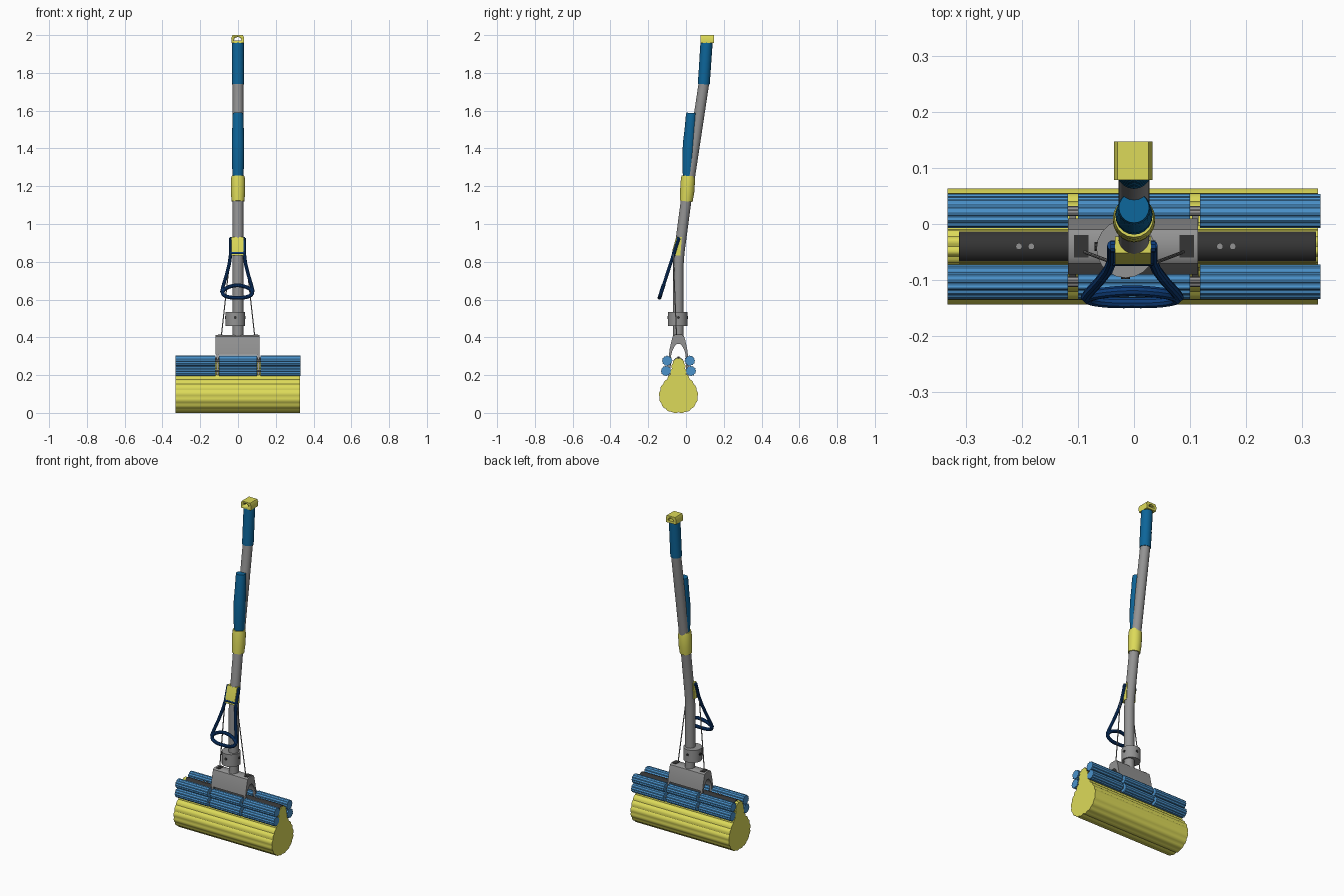
import bpy, bmesh, math
from mathutils import Vector

if "Cube" in bpy.data.objects:
    bpy.data.objects.remove(bpy.data.objects["Cube"])


def material(name, r, g, b):
    m = bpy.data.materials.new(name)
    m.use_nodes = True
    m.diffuse_color = (r, g, b, 1)
    m.node_tree.nodes["Principled BSDF"].inputs["Base Color"].default_value = (r, g, b, 1)
    return m


YELLOW = material("yellow", 0.72, 0.70, 0.10)
ROLLER = material("light blue", 0.07, 0.29, 0.60)
GRIP = material("mid blue", 0.004, 0.13, 0.32)
LEVER = material("dark blue", 0.004, 0.045, 0.19)
GRAY = material("gray", 0.29, 0.29, 0.29)
DARK = material("charcoal", 0.035, 0.035, 0.035)


def finish(obj, mat, angle=35):
    obj.data.materials.clear()
    obj.data.materials.append(mat)
    bpy.ops.object.select_all(action="DESELECT")
    obj.select_set(True)
    bpy.context.view_layer.objects.active = obj
    bpy.ops.object.shade_smooth_by_angle(angle=math.radians(angle))
    return obj


def extrude(name, pts, start, end, mat, axis="x", angle=35):
    """Extrude a closed outline: (y, z) along x, or (x, z) along y."""
    place = (lambda p, t: (t, p[0], p[1])) if axis == "x" else (lambda p, t: (p[0], t, p[1]))
    bm = bmesh.new()
    a = [bm.verts.new(place(p, start)) for p in pts]
    b = [bm.verts.new(place(p, end)) for p in pts]
    bm.faces.new(a)
    bm.faces.new(b)
    for i in range(len(pts)):
        j = (i + 1) % len(pts)
        bm.faces.new((a[i], a[j], b[j], b[i]))
    bmesh.ops.recalc_face_normals(bm, faces=bm.faces)
    mesh = bpy.data.meshes.new(name)
    bm.to_mesh(mesh)
    bm.free()
    obj = bpy.data.objects.new(name, mesh)
    bpy.context.collection.objects.link(obj)
    return finish(obj, mat, angle)


def tube(name, path, radius, mat, closed=False, scales=None, res=6):
    """Round tube along a path, with an optional radius factor per point."""
    cu = bpy.data.curves.new(name, "CURVE")
    cu.dimensions = "3D"
    cu.bevel_depth, cu.bevel_resolution, cu.use_fill_caps = radius, res, True
    sp = cu.splines.new("POLY")
    sp.points.add(len(path) - 1)
    for i, p in enumerate(path):
        sp.points[i].co = (*p, 1)
        sp.points[i].radius = scales[i] if scales else 1
    sp.use_cyclic_u = closed
    obj = bpy.data.objects.new(name, cu)
    bpy.context.collection.objects.link(obj)
    bpy.ops.object.select_all(action="DESELECT")
    obj.select_set(True)
    bpy.context.view_layer.objects.active = obj
    bpy.ops.object.convert(target="MESH")
    return finish(bpy.context.object, mat)


def box(name, lo, hi, mat):
    outline = [(lo[1], lo[2]), (hi[1], lo[2]), (hi[1], hi[2]), (lo[1], hi[2])]
    return extrude(name, outline, lo[0], hi[0], mat)


MID = -0.04   # y of the head centre

# Sponge: scalloped teardrop outline
half = [(0, 0.004), (0.035, 0.006), (0.067, 0.022), (0.09, 0.05), (0.1, 0.085), (0.095, 0.12),
        (0.08, 0.152), (0.058, 0.178), (0.04, 0.205), (0.034, 0.235), (0.029, 0.262), (0.018, 0.28), (0, 0.286)]
ring = [Vector(p) for p in half] + [Vector((-w, z)) for w, z in half[-2:0:-1]]
outline = []
for i, p in enumerate(ring):
    d = ring[(i + 1) % len(ring)] - p
    out = Vector((d.y, -d.x)).normalized()
    for k in range(5):
        t = k / 5
        q = p + d * t + out * 0.006 * math.sin(math.pi * t)
        outline.append((MID + q.x, q.y))
extrude("sponge", outline, -0.332, 0.328, YELLOW)

# Metal clip along the top of the sponge, with its screws
clip = [(MID + 0.03 * math.cos(a * math.pi / 8), 0.262 + 0.032 * math.sin(a * math.pi / 8)) for a in range(9)]
extrude("sponge_clip", clip, -0.312, 0.324, DARK)
for x in (-0.205, -0.183, 0.153, 0.176):
    tube("clip_screw", [(x, MID, 0.285), (x, MID, 0.299)], 0.006, GRAY, res=3)

# Fluted squeeze rollers, in three lengths on each axle
for y, z in ((0.06, 0.276), (0.066, 0.222)):
    for side in (-1, 1):
        c = MID + side * y
        teeth = []
        for i in range(48):
            r = 0.0275 if i % 4 < 2 else 0.0245
            a = math.tau * i / 48
            teeth.append((c + r * math.cos(a), z + r * math.sin(a)))
        for x0, x1 in ((-0.332, -0.118), (-0.1, 0.1), (0.118, 0.332)):
            extrude("roller", teeth, x0, x1, ROLLER, angle=20)
        tube("roller_axle", [(-0.325, c, z), (0.325, c, z)], 0.006, GRAY, res=2)

# Arched bracket with four legs between the rollers
arch = [(0.05, 0.31), (0.046, 0.34), (0.036, 0.385), (0.03, 0.405), (0.02, 0.412)]
inner = [(0.01, 0.365), (0.022, 0.35), (0.034, 0.325), (0.037, 0.31)]
profile = ([(MID - w, z) for w, z in arch] + [(MID + w, z) for w, z in reversed(arch)]
           + [(MID + w, z) for w, z in reversed(inner)] + [(MID - w, z) for w, z in inner])
extrude("bracket", profile, -0.118, 0.114, GRAY)
for sx in (-1, 1):
    for sy in (-1, 1):
        leg = [(MID + sy * w, z) for w, z in ((0.037, 0.33), (0.05, 0.31), (0.056, 0.2), (0.043, 0.2))]
        extrude("bracket_leg", leg, sx * 0.103, sx * 0.115, GRAY)
    box("bracket_slot", (sx * 0.094 - 0.013, MID - 0.02, 0.409), (sx * 0.094 + 0.013, MID + 0.02, 0.414), DARK)

# Swivel socket and collar
tube("socket", [(0, MID, 0.37), (0, MID, 0.48)], 0.028, GRAY)
tube("collar", [(-0.015, MID - 0.004, 0.46), (-0.015, MID - 0.004, 0.535)], 0.052, GRAY, res=8)
tube("collar_bolt", [(-0.015, MID - 0.058, 0.505), (-0.015, MID + 0.05, 0.505)], 0.008, DARK, res=2)
tube("collar_pin", [(-0.07, MID, 0.505), (0.04, MID, 0.505)], 0.008, DARK, res=2)

# Bent pole
pole = [(0, -0.041, 0.45), (0, -0.041, 0.78), (0, -0.036, 0.85), (0, -0.025, 0.93), (0, 0.0, 1.12),
        (0, 0.02, 1.25), (0, 0.073, 1.6), (0, 0.094, 1.74), (0, 0.109, 1.96)]
tube("pole", pole, 0.028, GRAY, res=8)

# Upper grip and hanging loop
grip = [(0, 0.094 + 0.015 * i / 12, 1.74 + 0.22 * i / 12) for i in range(13)]
tube("top_grip", grip, 0.0315, GRIP, scales=[1.03 if i % 2 else 1 for i in range(13)], res=8)
loop = [(-0.034, 1.958), (0.031, 1.958), (0.033, 1.985), (0.026, 2.0), (-0.029, 2.0), (-0.036, 1.985)]
hole = [(-0.022, 1.972), (0.019, 1.972), (0.014, 1.984), (-0.001, 1.991), (-0.017, 1.984)]
cap = extrude("hanging_loop", loop, 0.078, 0.147, YELLOW, axis="y")
cutter = extrude("hanging_hole_cutter", hole, 0.05, 0.18, YELLOW, axis="y")
cut = cap.modifiers.new("hole", "BOOLEAN")
cut.object, cut.solver = cutter, "EXACT"
bpy.context.view_layer.objects.active = cap
bpy.ops.object.modifier_apply(modifier="hole")
bpy.data.objects.remove(cutter)

# Sliding handle in front of the pole, held by a sleeve
slide = [(0, 0.012, 1.24), (0, 0.012, 1.3), (0, 0.014, 1.37), (0, 0.017, 1.43), (0, 0.023, 1.5),
         (0, 0.028, 1.57), (0, 0.029, 1.588)]
tube("slide_grip", slide, 0.03, GRIP, scales=[0.93, 1.03, 1.1, 1.1, 1.02, 0.97, 0.9], res=8)
tube("slide_sleeve", [(0, 0.001, 1.12), (0, 0.006, 1.17), (0, 0.01, 1.23), (0, 0.011, 1.255)],
     0.037, YELLOW, scales=[0.92, 1.02, 1.02, 0.94], res=8)

# Lever mount on the pole
extrude("lever_mount", [(-0.052, 0.932), (-0.022, 0.932), (-0.03, 0.832), (-0.074, 0.832), (-0.072, 0.86)],
        -0.034, 0.03, YELLOW)


# Squeeze lever: two arms, a cross bar and an oval hand ring in one tilted plane
def on_lever(x, z):
    return (x, -0.038 - (0.925 - z) * 0.325, z)


for s in (-1, 1):
    arm = [(0.036, 0.925), (0.036, 0.84), (0.043, 0.79), (0.058, 0.73), (0.076, 0.67), (0.083, 0.64)]
    tube("lever_arm", [on_lever(s * x - 0.003, z) for x, z in arm], 0.009, LEVER, res=3)
    # Pull wire from the lever to the bracket
    tube("pull_wire", [(s * 0.04, -0.068, 0.84), (s * 0.088, MID - 0.01, 0.41)], 0.003, GRAY, res=2)
tube("lever_bar", [on_lever(-0.038, 0.845), on_lever(0.034, 0.845)], 0.011, LEVER, res=3)
tube("lever_pivot", [(-0.042, -0.04, 0.92), (0.038, -0.04, 0.92)], 0.011, LEVER, res=3)
oval = [on_lever(-0.003 + 0.079 * math.cos(a), 0.643 + 0.033 * math.sin(a) - 0.006 * abs(math.cos(a)))
        for a in (math.tau * i / 32 for i in range(32))]
tube("lever_ring", oval, 0.01, LEVER, closed=True, res=3)
